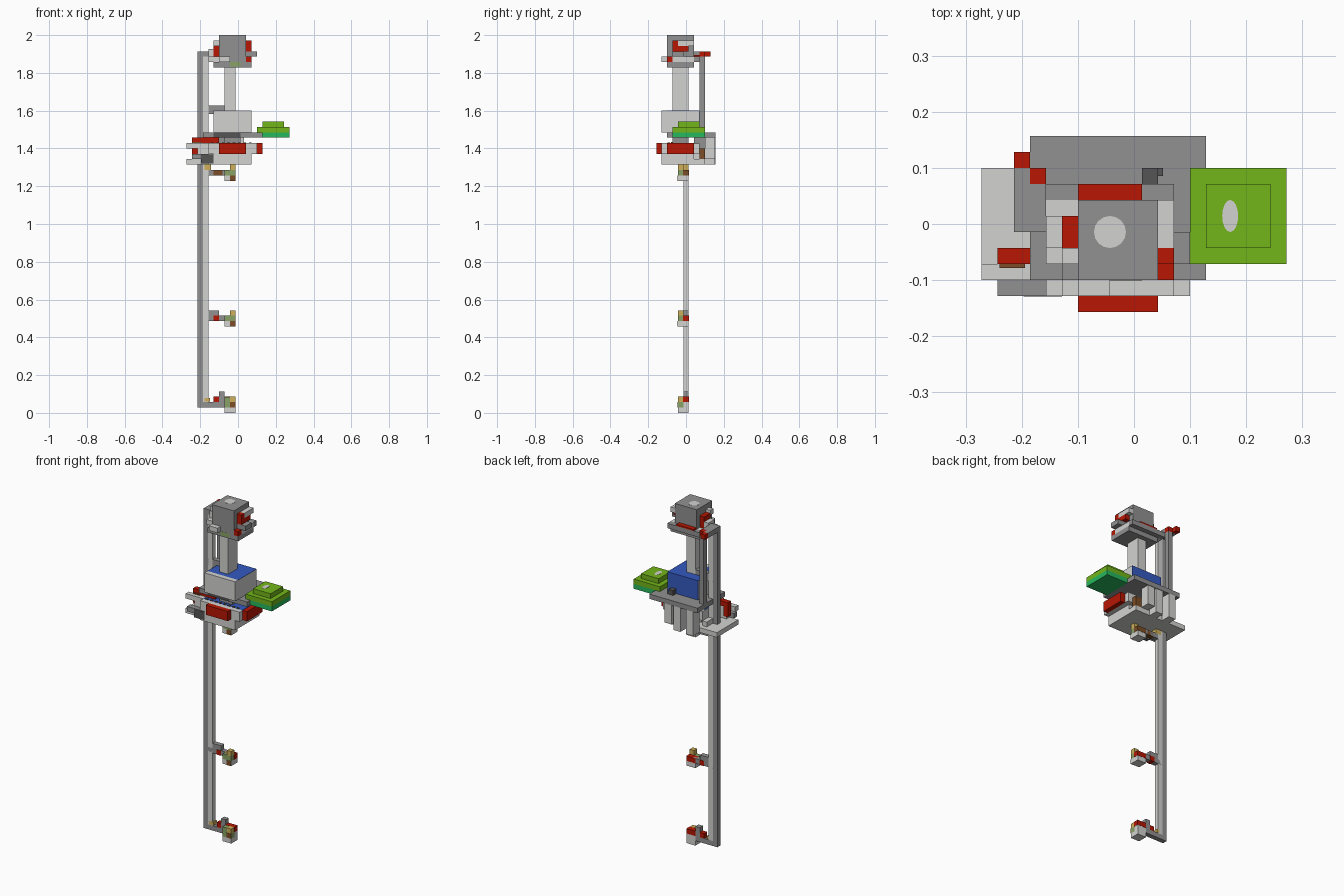
import bpy
from mathutils import Vector

cube = bpy.data.objects.get("Cube")
if cube:
    bpy.data.objects.remove(cube, do_unlink=True)

# Everything sits on a block grid, seventy blocks high
UNIT = 2 / 70
ORIGIN = Vector((-9.5, -5.5, 0))


def material(name, red, green, blue):
    mat = bpy.data.materials.new(name)
    mat.use_nodes = True
    colour = (red, green, blue, 1)
    mat.diffuse_color = colour
    mat.node_tree.nodes["Principled BSDF"].inputs["Base Color"].default_value = colour
    return mat


light_grey = material("light grey", .65, .65, .64)
mid_grey = material("mid grey", .285, .285, .285)
dark_grey = material("dark grey", .09, .09, .09)
signal_red = material("signal red", .48, .008, .001)
leaf_green = material("leaf green", .17, .465, .01)
sage_green = material("sage green", .25, .36, .13)
sea_green = material("sea green", .02, .48, .11)
deep_blue = material("deep blue", .035, .10, .53)
brass_yellow = material("brass yellow", .62, .43, .10)
wood_brown = material("wood brown", .20, .075, .02)


def block(name, mat, low, high):
    """Box between two corners given in grid blocks."""
    low, high = Vector(low), Vector(high)
    bpy.ops.mesh.primitive_cube_add(size=1, location=((low + high) / 2 + ORIGIN) * UNIT)
    obj = bpy.context.object
    obj.name = name
    obj.scale = (high - low) * UNIT
    bpy.ops.object.transform_apply(location=False, rotation=False, scale=True)
    obj.data.materials.append(mat)


def disc(name, mat, centre, wide, deep):
    """Thin oval plate lying on a top face."""
    bpy.ops.mesh.primitive_cylinder_add(vertices=16, radius=UNIT, depth=.002,
                                        location=(Vector(centre) + ORIGIN) * UNIT)
    obj = bpy.context.object
    obj.name = name
    obj.scale = (wide, deep, 1)
    obj.data.materials.append(mat)


# Long mast with two-tone strips
block("mast_outer_strip", mid_grey, (2, 5, 1), (3, 6, 67))
block("mast_inner_strip", light_grey, (3, 5, 2), (4, 6, 66))
block("rear_column", mid_grey, (3, 8, 52), (4, 9, 66))
block("mast_top_arm", mid_grey, (2, 5, 66), (3, 9, 67))
block("mast_top_link", mid_grey, (3, 5, 66), (4, 8, 67))
block("rear_column_cap", signal_red, (3, 8, 66), (4, 9, 67))
block("mast_end_cap", signal_red, (2, 9, 66), (3, 10, 67))
block("mast_brace", mid_grey, (3, 5, 55.4), (7, 6, 57))


# Clamp feet along the mast
def clamp_foot(name, base, link_height, link_colour, wood_height):
    block(name + "_arm", mid_grey, (3, 5, base + 1), (7, 6, base + 2))
    block(name + "_base", light_grey, (7, 4, base), (9, 6, base + 1))
    block(name + "_core", light_grey, (7, 5, base + 1), (9, 6, base + 2))
    block(name + "_green_pad", sage_green, (7, 4, base + 1), (9, 5, base + 2))
    wood = base + wood_height
    block(name + "_wood_pad", wood_brown, (8, 3.95, wood), (9, 4, wood + 1))
    link = base + link_height
    block(name + "_link", link_colour, (7, 4.95, link), (9.05, 6.05, link + 1))
    block(name + "_brass_tip", brass_yellow, (8, 4, base + 2), (9, 5, base + 3))


clamp_foot("bottom_foot", 0, 2, signal_red, 1)
block("bottom_sage_side", sage_green, (7, 4, 2), (8, 4.95, 2.95))
block("bottom_red_catch", signal_red, (5, 5, 2), (6, 6, 3))
block("bottom_post", mid_grey, (6, 5, 2), (7, 6, 4))
block("bottom_brass_catch", brass_yellow, (3.3, 4.95, 2.1), (4.3, 6, 2.8))
clamp_foot("middle_foot", 16, 1, signal_red, 0)
block("middle_top_link", mid_grey, (4, 5, 18), (6, 6, 19))
block("middle_red_catch", signal_red, (5, 4.9, 17), (6, 6.1, 18))
clamp_foot("upper_foot", 43, 1, wood_brown, 0)
block("upper_wood_catch", wood_brown, (5, 4.95, 44), (6.6, 6, 44.9))
block("upper_brass_catch", brass_yellow, (3.3, 4.95, 45), (4.5, 6, 46))

# Lower platform
block("lower_plate", light_grey, (4, 1, 46), (12, 9, 47))
block("side_plate", light_grey, (0, 2, 46), (4, 9, 47))
block("platform_core", light_grey, (5, 1, 47), (12, 7, 48))

# Tray with red bumpers, a blue floor and a row of studs
block("tray", light_grey, (4, 1, 48), (13, 8, 49.9))
block("tray_front_rim", light_grey, (4, 1, 49.9), (13, 2, 50))
block("tray_blue_floor", deep_blue, (4.05, 2, 49.9), (12.9, 7, 49.97))
for step in range(8):
    block("tray_stud", dark_grey, (4.5 + step, 2.1, 49.97), (5 + step, 2.5, 50.1))
block("tray_neck", mid_grey, (7, 3, 48.5), (10, 6, 51))
block("front_bumper", signal_red, (6, 0, 48), (11, 1, 50))
block("right_hand_bumper", signal_red, (13, 2, 48), (14, 7, 50))
block("tray_rear_wood", wood_brown, (8, 8, 47), (12, 9, 49))
block("rear_bracket", mid_grey, (6, 7, 49), (8, 9, 51))

# Side linkage beside the mast
block("side_red_bar", signal_red, (1, 3, 50), (6, 4, 51))
block("side_red_drop", signal_red, (1, 3, 48), (2, 4, 50))
block("side_light_arm", light_grey, (0, 2, 49), (2, 3, 50))
block("side_rail", light_grey, (2, 2, 47), (4, 3, 50))
block("side_front_bar", mid_grey, (1, 1, 47), (4, 2, 48))
block("side_joint", dark_grey, (2.6, .98, 46.2), (5, 2, 47.9))
block("side_wood_pin", wood_brown, (1.1, 2.75, 49.8), (2.7, 3, 50.2))
block("side_foot", light_grey, (3, 6, 47), (4, 8, 48))

# Hanging pillars behind the tray
for left, back, bottom in ((9, 10.9, 47), (7, 10.9, 46), (4, 11, 46)):
    block("rear_pillar", light_grey, (left, 9, bottom), (left + 1.6, back, 51))

# Main deck and housing
block("main_deck", mid_grey, (3, 2, 51), (14, 11, 52))
block("deck_front_strip", dark_grey, (5, 1.98, 51), (10, 2, 51.9))
block("deck_knob", dark_grey, (10, 8, 52), (11, 9, 53))
block("deck_stub", dark_grey, (11, 8.5, 52), (11.3, 9, 52.5))
block("housing", light_grey, (5, 1, 52), (12, 7.9, 55.95))
block("housing_front_rim", light_grey, (5, 1, 55.95), (12, 2, 56))
block("housing_rear_panel", deep_blue, (5, 7.9, 52), (12, 8, 55.95))
block("housing_blue_top", deep_blue, (5, 2, 55.95), (12, 8, 56))

# Green side box
block("green_box_base", sea_green, (13, 3, 51), (19, 9, 52))
block("green_box_body", leaf_green, (13, 3, 52), (19, 9, 53))
block("green_box_lid", leaf_green, (14, 4, 53), (18, 8, 54))
disc("lid_button", light_grey, (15.5, 6, 54), .5, 1)

# Tower and collar
block("tower", light_grey, (7, 3, 56), (9, 6, 65))
block("tower_green_ring", sage_green, (8, 1.98, 64.2), (10, 3, 65))
block("collar", mid_grey, (5, 2, 64), (12, 7, 65))
block("head_ledge", light_grey, (4, 3, 65), (12, 7, 66))
block("head_front_ledge", light_grey, (6, 1, 65), (8, 2, 66))
block("head_front_catch", signal_red, (11, 2, 65), (12, 3, 66))
block("head_rear_bar", mid_grey, (4, 7, 65), (12, 8, 66))
block("head_rear_strip", signal_red, (6, 7, 66), (10, 8, 66.3))

# Head with side trims
block("head", mid_grey, (6, 2, 65), (11, 7, 70))
disc("head_button", light_grey, (8, 5, 70), 1, 1)
block("head_side_bar", mid_grey, (10, 3, 66), (13, 5, 67))
block("head_side_trim", light_grey, (11, 4, 68), (12, 7, 69))
block("head_red_step", signal_red, (11, 3, 67), (12, 6, 68))
block("head_red_top", signal_red, (11, 3, 68), (12, 4, 69))
block("head_left_red", signal_red, (5, 4, 66), (6, 6, 68.4))
block("head_left_trim", light_grey, (5, 3, 68), (6, 4, 69))
block("head_left_step", light_grey, (4, 4, 66), (5, 6, 67.4))
